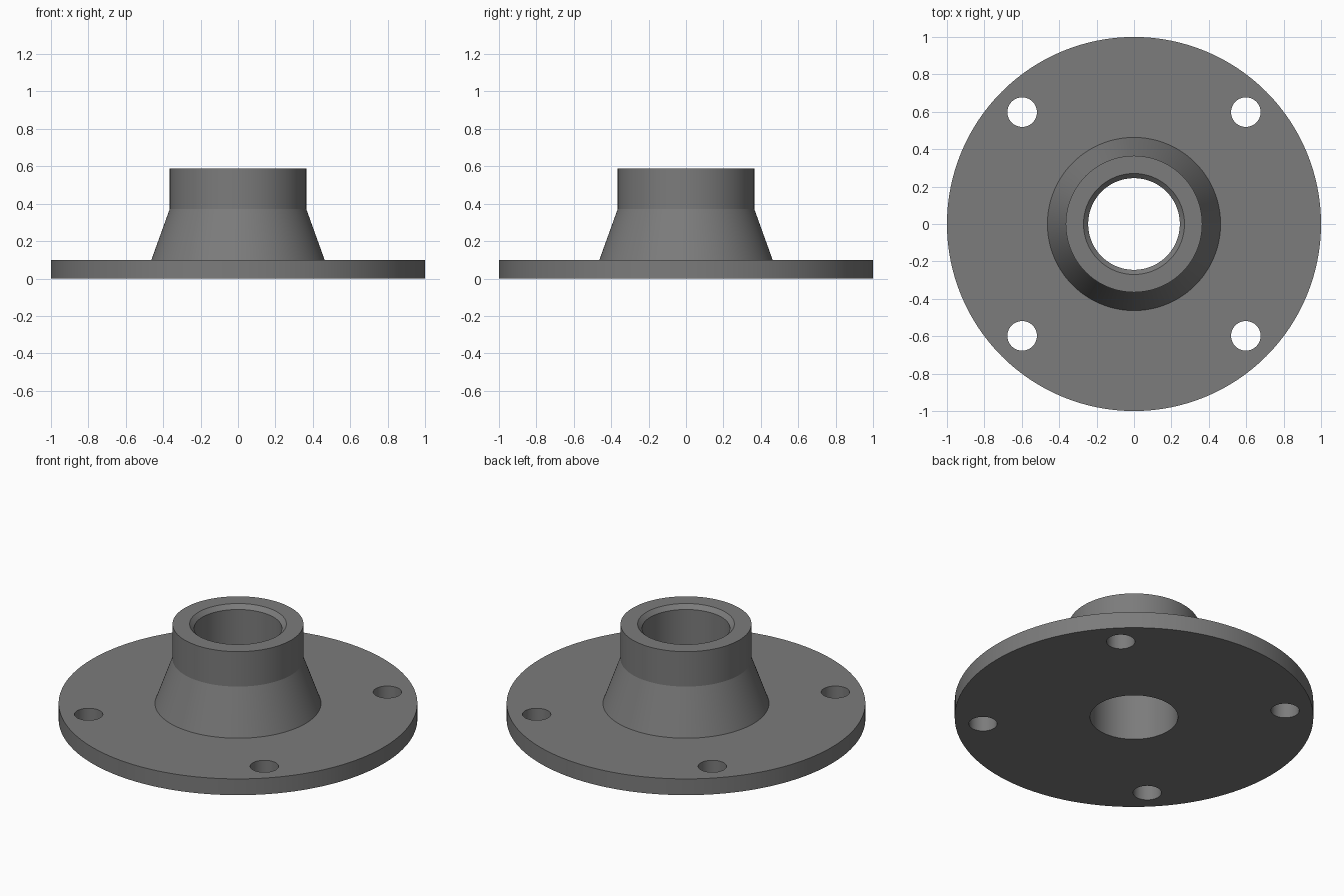
import bpy, bmesh, math

if "Cube" in bpy.data.objects:
    bpy.data.objects.remove(bpy.data.objects["Cube"])

steel = bpy.data.materials.new("grey_steel")
steel.diffuse_color = (0.2, 0.2, 0.2, 1)
steel.use_nodes = True
steel.node_tree.nodes["Principled BSDF"].inputs["Base Color"].default_value = steel.diffuse_color

SEGMENTS = 128
# Closed cross-section (radius, height): flange, tapered neck, collar, chamfered bore
PROFILE = [(0.245, 0), (1.0, 0), (1.0, 0.1), (0.463, 0.1), (0.365, 0.372),
           (0.365, 0.587), (0.27, 0.587), (0.245, 0.562)]


def add_object(name, bm):
    bmesh.ops.recalc_face_normals(bm, faces=bm.faces)
    mesh = bpy.data.meshes.new(name)
    bm.to_mesh(mesh)
    bm.free()
    mesh.materials.append(steel)
    obj = bpy.data.objects.new(name, mesh)
    bpy.context.collection.objects.link(obj)
    return obj


# Flange body: revolve the cross-section around z
bm = bmesh.new()
rings = []
for i in range(SEGMENTS):
    a = 2 * math.pi * i / SEGMENTS
    rings.append([bm.verts.new((r * math.cos(a), r * math.sin(a), z)) for r, z in PROFILE])
n = len(PROFILE)
for i in range(SEGMENTS):
    a, b = rings[i], rings[(i + 1) % SEGMENTS]
    for j in range(n):
        k = (j + 1) % n
        bm.faces.new((a[j], b[j], b[k], a[k]))
flange = add_object("weld_neck_flange", bm)

# Bolt holes: four cylinders cut through the plate
bm = bmesh.new()
for x in (-0.598, 0.598):
    for y in (-0.598, 0.598):
        made = bmesh.ops.create_cone(bm, cap_ends=True, segments=48,
                                     radius1=0.079, radius2=0.079, depth=0.3)
        bmesh.ops.translate(bm, verts=made["verts"], vec=(x, y, 0.05))
cutter = add_object("bolt_hole_cutter", bm)

cut = flange.modifiers.new("bolt_holes", 'BOOLEAN')
cut.operation = 'DIFFERENCE'
cut.solver = 'EXACT'
cut.object = cutter
bpy.context.view_layer.objects.active = flange
flange.select_set(True)
bpy.ops.object.modifier_apply(modifier=cut.name)
bpy.data.objects.remove(cutter)

# Smooth round walls, crisp machined edges
bpy.ops.object.shade_smooth_by_angle(angle=math.radians(15))
